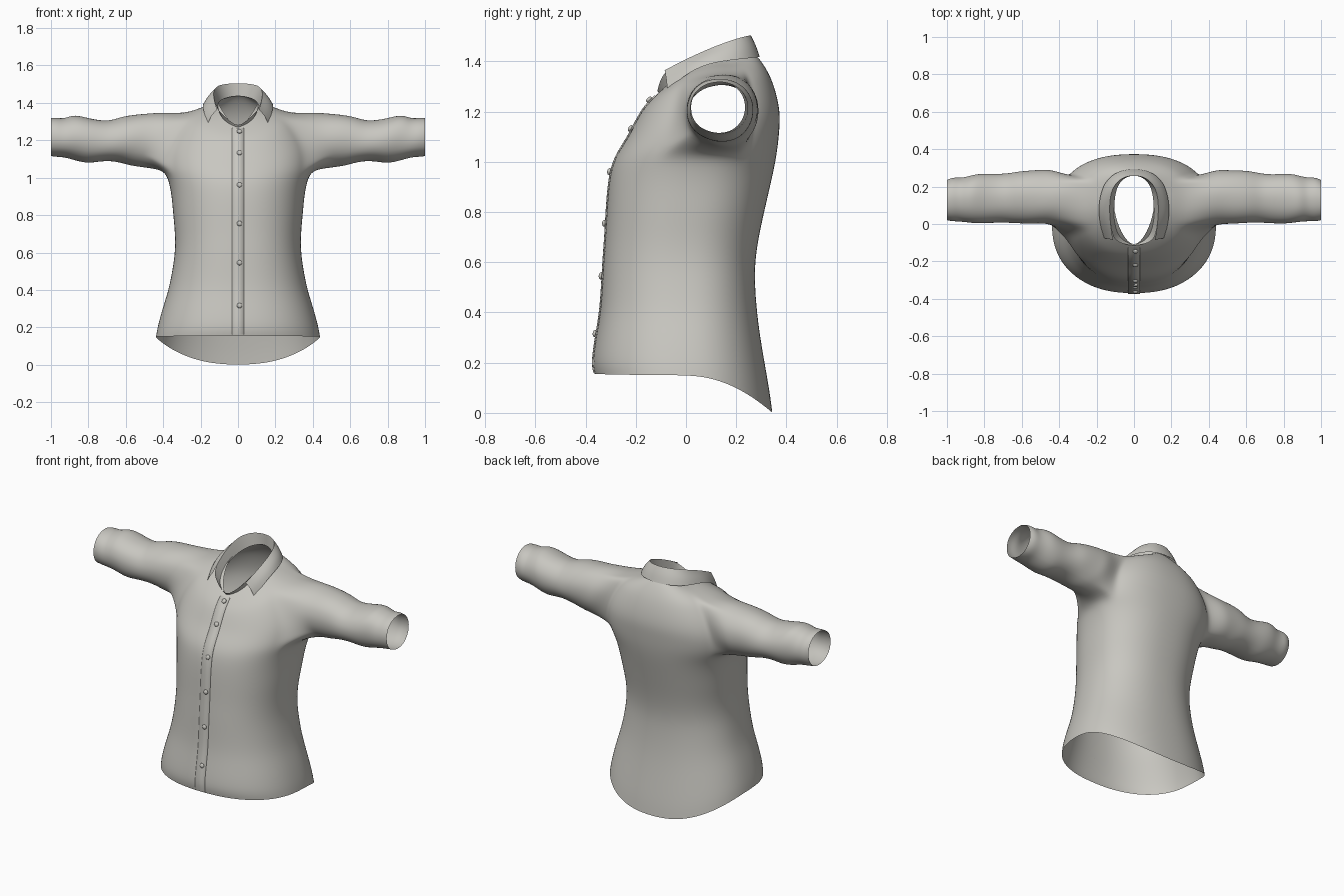
import bpy, bmesh, math
from mathutils import Vector
from mathutils.bvhtree import BVHTree

if "Cube" in bpy.data.objects:
    bpy.data.objects.remove(bpy.data.objects["Cube"])

cloth = bpy.data.materials.new("warm_grey_cloth")
cloth.diffuse_color = (0.58, 0.57, 0.53, 1)
cloth.use_nodes = True
cloth.node_tree.nodes["Principled BSDF"].inputs["Base Color"].default_value = cloth.diffuse_color


def finish(name, bm, subdiv=0, mirror=False):
    me = bpy.data.meshes.new(name)
    bmesh.ops.recalc_face_normals(bm, faces=bm.faces)
    for f in bm.faces:
        f.smooth = True
    bm.to_mesh(me)
    bm.free()
    me.materials.append(cloth)
    ob = bpy.data.objects.new(name, me)
    bpy.context.collection.objects.link(ob)
    if mirror:
        m = ob.modifiers.new("mirror", 'MIRROR')
        m.merge_threshold = 0.002
    if subdiv:
        s = ob.modifiers.new("subdivision", 'SUBSURF')
        s.levels = s.render_levels = subdiv
    return ob


def spow(v, e):
    return math.copysign(abs(v) ** e, v)


# Torso rings: half width, front y, front z, side y, side z, back y, back z
RINGS = [
    (.44, -.365, .155, 0, .15, .345, 0), (.432, -.375, .2, 0, .2, .335, .08),
    (.405, -.36, .3, 0, .3, .31, .22), (.372, -.342, .4, 0, .4, .287, .36),
    (.352, -.335, .5, 0, .5, .275, .5), (.337, -.33, .6, 0, .6, .275, .6),
    (.337, -.322, .7, .01, .7, .29, .7), (.347, -.317, .8, .03, .8, .312, .8),
    (.355, -.31, .9, .05, .9, .335, .9), (.37, -.297, .98, .07, .98, .353, .98),
    (.395, -.275, 1.03, .1, 1.04, .365, 1.05), (.4, -.25, 1.07, .12, 1.1, .372, 1.12),
    (.39, -.225, 1.11, .13, 1.17, .376, 1.18), (.36, -.2, 1.16, .135, 1.24, .368, 1.24),
    (.32, -.175, 1.205, .135, 1.3, .352, 1.3), (.28, -.15, 1.235, .135, 1.343, .332, 1.35),
    (.2, -.13, 1.255, .135, 1.375, .305, 1.395), (.135, -.12, 1.265, .135, 1.39, .28, 1.425),
    (.11, -.11, 1.27, .13, 1.4, .262, 1.44),
]
COLS, LOW, HIGH, HALF = 40, 10, 15, 3   # armhole rows and half width in columns

# Sleeve stations: x, low z, high z, front y, back y
SLEEVE = [
    (.44, 1.05, 1.352, -.005, .298), (.5, 1.058, 1.347, 0, .295), (.56, 1.065, 1.342, 0, .292),
    (.62, 1.077, 1.328, .003, .288), (.68, 1.087, 1.305, .005, .275), (.74, 1.085, 1.308, .003, .272),
    (.8, 1.077, 1.322, 0, .275), (.85, 1.087, 1.335, .003, .272), (.89, 1.097, 1.334, .008, .26),
    (.93, 1.107, 1.316, .012, .252), (.97, 1.11, 1.322, .012, .255), (1.0, 1.114, 1.32, .018, .24),
]

bm = bmesh.new()
grid = []
for i, (hw, yf, zf, yc, zs, yb, zb) in enumerate(RINGS):
    row = []
    for j in range(COLS):
        a = 2 * math.pi * j / COLS
        c, s = math.cos(a), math.sin(a)
        p = 1.7 if i >= len(RINGS) - 2 and s < 0 else 2.3
        t = spow(s, 2 / p)
        y = yc + t * ((yb - yc) if t > 0 else (yc - yf))
        z = zs + t * t * ((zb if t > 0 else zf) - zs)
        row.append(bm.verts.new((hw * spow(c, 2 / p), y, z)))
    grid.append(row)

for i in range(len(RINGS) - 1):
    for j in range(COLS):
        k = (j + HALF) % (COLS // 2)
        if LOW <= i < HIGH and k < 2 * HALF:
            continue                     # leave the armholes open
        n = (j + 1) % COLS
        bm.faces.new((grid[i][j], grid[i][n], grid[i + 1][n], grid[i + 1][j]))

# Sleeves grown out of the armhole borders
border = ([(LOW, j) for j in range(-HALF, HALF)] + [(i, HALF) for i in range(LOW, HIGH)]
          + [(HIGH, j) for j in range(HALF, -HALF, -1)] + [(i, -HALF) for i in range(HIGH, LOW, -1)])
for side in (1, -1):
    loop = [grid[i][j % COLS if side > 0 else (COLS // 2 - j) % COLS] for i, j in border]
    angles = [math.atan2(v.co.z - 1.2, v.co.y - .13) for v in loop]
    prev = loop
    for k, (x, z0, z1, y0, y1) in enumerate(SLEEVE):
        ring = []
        for a in angles:
            fold = 1 + (0.018 * math.sin(3 * a + 23 * x * side) if 0 < k < 10 else 0)
            lean = .045 * math.sin(a) * max(0, 1 - k / 3)
            ring.append(bm.verts.new((side * (x - lean),
                                      (y0 + y1) / 2 + (y1 - y0) / 2 * math.cos(a) * fold,
                                      (z0 + z1) / 2 + (z1 - z0) / 2 * math.sin(a) * fold)))
        for q in range(len(ring)):
            r = (q + 1) % len(ring)
            bm.faces.new((prev[q], prev[r], ring[r], ring[q]))
        prev = ring
shirt = finish("shirt_body", bm, 2)

# Surface lookup for parts that lie on the front
dg = bpy.context.evaluated_depsgraph_get()
tree = BVHTree.FromObject(shirt, dg)


def on_front(x, z):
    p, n, _, _ = tree.ray_cast(Vector((x, -1, z)), Vector((0, 1, 0)))
    return p, (n if n.y < 0 else -n)


# Button placket: thin strip following the front
bm = bmesh.new()
rows = []
for k in range(46):
    z = .162 + (1.262 - .162) * k / 45
    row = []
    for x, lift in ((-.032, .0005), (-.031, .005), (0, .005), (.031, .005), (.032, .0005)):
        p, n = on_front(x, z)
        row.append(bm.verts.new(p + n * lift))
    rows.append(row)
for a, b in zip(rows, rows[1:]):
    for q in range(4):
        bm.faces.new((a[q], a[q + 1], b[q + 1], b[q]))
finish("button_placket", bm)

# Buttons
bm = bmesh.new()
for z in (1.243, 1.13, .96, .755, .545, .315):
    p, n = on_front(.008, z)
    made = bmesh.ops.create_uvsphere(bm, u_segments=16, v_segments=8, radius=.014)
    rot = n.to_track_quat('Z', 'Y')
    for v in made["verts"]:
        v.co = p + n * .008 + rot @ Vector((v.co.x, v.co.y, v.co.z * .6))
finish("buttons", bm)


# Collar: strips between paths that run from the back centre to the front
def strip(name, paths):
    bm = bmesh.new()
    rows = [[bm.verts.new(p) for p in path] for path in paths]
    for a, b in zip(rows, rows[1:]):
        for q in range(len(a) - 1):
            bm.faces.new((a[q], a[q + 1], b[q + 1], b[q]))
    return finish(name, bm, 2, True)


base = [(0, .262, 1.438), (.05, .25, 1.432), (.095, .2, 1.415), (.108, .1, 1.393),
        (.1, 0, 1.35), (.085, -.06, 1.315), (.05, -.095, 1.29), (0, -.112, 1.262)]
fold = [(0, .262, 1.505), (.065, .25, 1.503), (.12, .195, 1.49), (.133, .1, 1.455),
        (.127, 0, 1.41), (.112, -.085, 1.365), (.055, -.108, 1.312), (0, -.117, 1.268)]
outer = [(0, .298, 1.418), (.09, .285, 1.417), (.165, .22, 1.41), (.19, .11, 1.398),
         (.187, .02, 1.365), (.162, -.075, 1.288)]
middle = [tuple(.45 * f + .55 * o + d for f, o, d in zip(p, q, (p[0] * .05, .002, .006)))
          for p, q in zip(fold, outer)]
strip("collar_stand", [base, fold])
fall = strip("collar_fall", [fold[:6], middle, outer])

# Keep the collar points sharp
crease = fall.data.attributes.new("crease_vert", 'FLOAT', 'POINT')
for v in fall.data.vertices:
    if any((v.co - Vector(p)).length < 1e-4 for p in (outer[5], fold[5])):
        crease.data[v.index].value = 1.0
